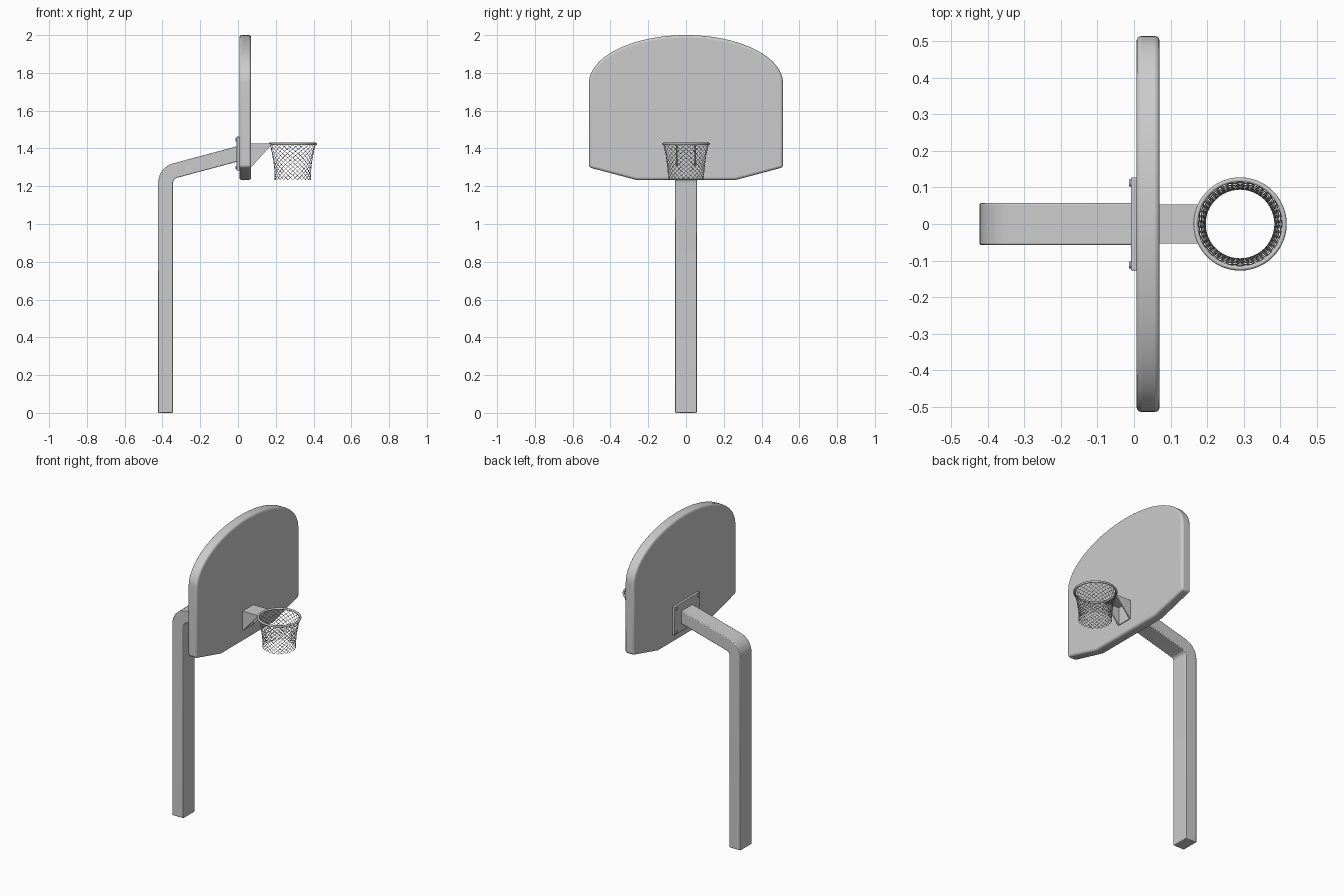
import bpy, bmesh
from math import sin, cos, tan, pi, radians
from mathutils import Vector

if "Cube" in bpy.data.objects:
    bpy.data.objects.remove(bpy.data.objects["Cube"])


def finish(name, bm, bevel=0, segments=2, limit=50):
    bmesh.ops.recalc_face_normals(bm, faces=bm.faces)
    mesh = bpy.data.meshes.new(name)
    bm.to_mesh(mesh)
    bm.free()
    ob = bpy.data.objects.new(name, mesh)
    bpy.context.collection.objects.link(ob)
    if bevel:
        m = ob.modifiers.new("Bevel", 'BEVEL')
        m.width, m.segments = bevel, segments
        m.limit_method, m.angle_limit = 'ANGLE', radians(limit)
    bpy.ops.object.select_all(action='DESELECT')
    ob.select_set(True)
    bpy.context.view_layer.objects.active = ob
    bpy.ops.object.shade_smooth_by_angle(angle=radians(35))
    return ob


def prism(name, points, depth, **kw):
    """Extrude a closed outline of 3D points along a vector."""
    bm = bmesh.new()
    face = bm.faces.new([bm.verts.new(p) for p in points])
    ext = bmesh.ops.extrude_face_region(bm, geom=[face])
    bmesh.ops.translate(bm, vec=Vector(depth),
                        verts=[v for v in ext["geom"] if isinstance(v, bmesh.types.BMVert)])
    # extruding keeps the starting face as the far cap
    return finish(name, bm, **kw)


def box(name, x0, x1, y0, y1, z0, z1, **kw):
    return prism(name, [(x0, y0, z0), (x0, y1, z0), (x0, y1, z1), (x0, y0, z1)],
                 (x1 - x0, 0, 0), **kw)


# Bent square post: vertical leg, rounded elbow, arm rising 15 degrees
half, px, tilt, R = 0.0395, -0.383, radians(15), 0.066
turn = pi / 2 - tilt
z_corner = 1.372 + px * tan(tilt)
cz = z_corner - R * tan(turn / 2)
cx = px + R
end_z = z_corner - px * tan(tilt)


def side(r):
    arc = [(cx - r * cos(turn * i / 8), cz + r * sin(turn * i / 8)) for i in range(9)]
    return [(cx - r, 0)] + arc + [(0, end_z + (r - R) / cos(tilt))]


outline = side(R + half) + side(R - half)[::-1]
prism("post", [(x, -0.057, z) for x, z in outline], (0, 0.114, 0), bevel=0.004)

# Backboard: elliptical top, straight sides, tapered base
board = [(0.514 * cos(pi * i / 40), 1.745 + 0.255 * sin(pi * i / 40)) for i in range(41)]
board += [(-0.514, 1.30), (-0.262, 1.233), (0.262, 1.233), (0.514, 1.30)]
prism("backboard", [(0.007, y, z) for y, z in board], (0.063, 0, 0), bevel=0.013, segments=3)

# Mounting plate and its four bolts
box("mounting_plate", -0.008, 0.009, -0.127, 0.127, 1.282, 1.462, bevel=0.003)
for i, (y, z) in enumerate([(s * 0.112, h) for s in (-1, 1) for h in (1.299, 1.445)]):
    ring = [(-0.014, y + 0.009 * cos(a * pi / 6), z + 0.009 * sin(a * pi / 6)) for a in range(12)]
    prism(f"bolt_{i + 1}", ring, (0.01, 0, 0))

# Rim bracket: back plate, top plate, two triangular gussets
box("bracket_back", 0.068, 0.075, -0.054, 0.054, 1.305, 1.425)
box("bracket_top", 0.068, 0.174, -0.054, 0.054, 1.418, 1.426)
gusset = [(0.07, 1.424), (0.174, 1.424), (0.174, 1.416), (0.074, 1.305), (0.07, 1.305)]
for name, y in (("bracket_side_right", -0.054), ("bracket_side_left", 0.046)):
    prism(name, [(x, y, z) for x, z in gusset], (0, 0.008, 0))

# Rim
bpy.ops.mesh.primitive_torus_add(location=(0.29, 0, 1.424), major_radius=0.121,
                                 minor_radius=0.0065, major_segments=48, minor_segments=10)
rim = bpy.context.object
rim.name = "rim"
bpy.ops.object.shade_smooth_by_angle(angle=radians(60))

# Net: crossing helical cords following a narrowing profile
COUNT, ROWS = 24, 8
curve = bpy.data.curves.new("net", 'CURVE')
curve.dimensions = '3D'
curve.bevel_depth, curve.bevel_resolution = 0.0013, 0
steps = ROWS * 2
for d in (-1, 1):
    for k in range(COUNT):
        sp = curve.splines.new('POLY')
        sp.points.add(steps)
        for j in range(steps + 1):
            t = j / steps
            r = 0.095 + 0.025 * (1 - t) ** 2
            a = 2 * pi / COUNT * (k + d * j / 2)
            sp.points[j].co = (0.29 + r * cos(a), r * sin(a), 1.42 - 0.186 * t, 1)
net = bpy.data.objects.new("net", curve)
bpy.context.collection.objects.link(net)
bpy.ops.object.select_all(action='DESELECT')
net.select_set(True)
bpy.context.view_layer.objects.active = net
bpy.ops.object.convert(target='MESH')
